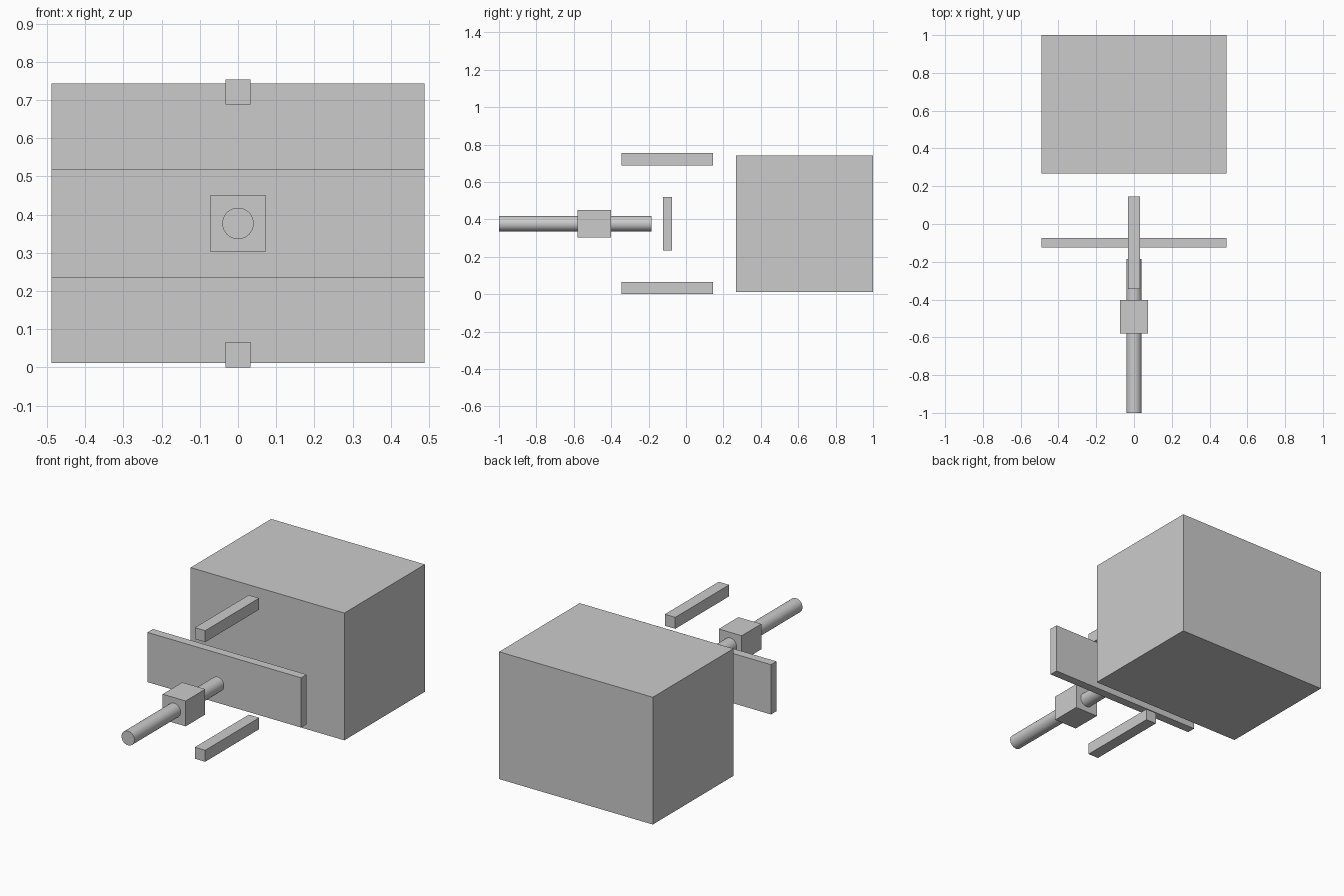
import bpy
from math import pi

if "Cube" in bpy.data.objects:
    bpy.data.objects.remove(bpy.data.objects["Cube"])

MID_Z = 0.377


def box(name, x_half, y0, y1, z0, z1):
    """Box centred on x = 0, given by its y and z limits."""
    bpy.ops.mesh.primitive_cube_add(size=1, location=(0, (y0 + y1) / 2, (z0 + z1) / 2))
    obj = bpy.context.object
    obj.name = name
    obj.scale = (2 * x_half, y1 - y0, z1 - z0)
    bpy.ops.object.transform_apply(location=False, rotation=False, scale=True)
    return obj


# Large block at the back and the flat plate facing it
box("main_block", 0.489, 0.268, 1.0, 0.011, 0.743)
box("push_plate", 0.489, -0.124, -0.074, 0.234, 0.52)

# Guide rails, mirrored above and below the middle
for name, z in (("lower_rail", 0.033), ("upper_rail", 2 * MID_Z - 0.033)):
    box(name, 0.033, -0.345, 0.145, z - 0.033, z + 0.033)

# Collar around the rod
box("rod_collar", 0.073, -0.58, -0.402, MID_Z - 0.073, MID_Z + 0.073)

# Round rod along y
y0, y1 = -1.0, -0.184
bpy.ops.mesh.primitive_cylinder_add(vertices=64, radius=0.041, depth=y1 - y0,
                                    location=(0, (y0 + y1) / 2, MID_Z),
                                    rotation=(pi / 2, 0, 0))
bpy.context.object.name = "rod"
bpy.ops.object.shade_smooth_by_angle()
